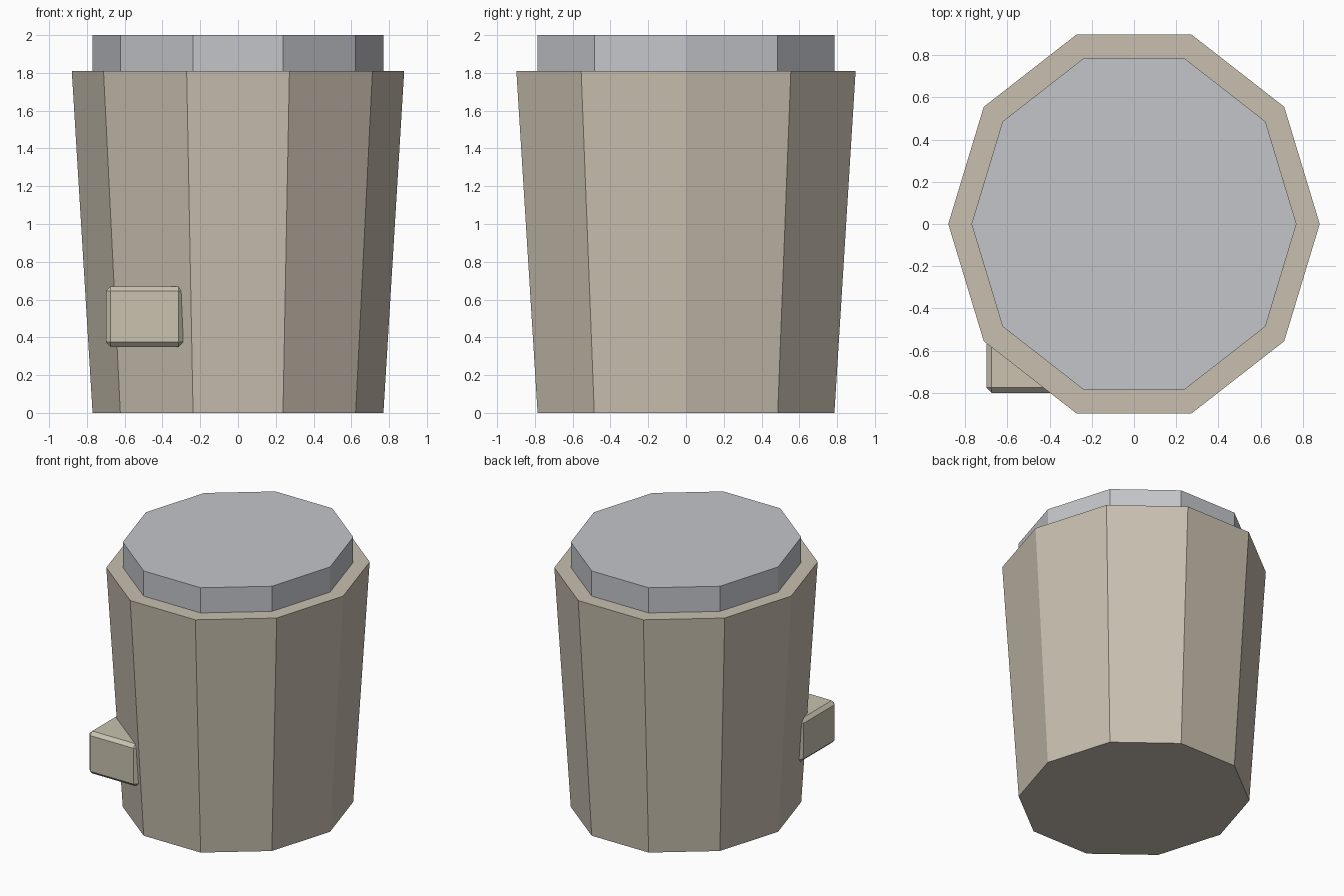
import bpy
import bmesh
from math import cos, sin, tau

cube = bpy.data.objects.get("Cube")
if cube:
    bpy.data.objects.remove(cube, do_unlink=True)

SIDES = 10
STRETCH = 1.073  # the ten-sided outline is slightly deeper than wide


def material(name, color):
    mat = bpy.data.materials.new(name)
    mat.use_nodes = True
    mat.diffuse_color = (*color, 1)
    mat.node_tree.nodes["Principled BSDF"].inputs["Base Color"].default_value = (*color, 1)
    return mat


def finish(name, bm, mat):
    bmesh.ops.recalc_face_normals(bm, faces=bm.faces)
    mesh = bpy.data.meshes.new(name)
    bm.to_mesh(mesh)
    bm.free()
    mesh.materials.append(mat)
    obj = bpy.data.objects.new(name, mesh)
    bpy.context.collection.objects.link(obj)
    return obj


def ring(bm, radius, z):
    return [bm.verts.new((radius * cos(tau * i / SIDES),
                          radius * STRETCH * sin(tau * i / SIDES), z))
            for i in range(SIDES)]


def loft(name, profile, mat):
    """Skin a stack of (radius, z) rings and cap both ends."""
    bm = bmesh.new()
    rings = [ring(bm, r, z) for r, z in profile]
    for low, high in zip(rings, rings[1:]):
        for i in range(SIDES):
            j = (i + 1) % SIDES
            bm.faces.new((low[i], low[j], high[j], high[i]))
    bm.faces.new(rings[0][::-1])
    bm.faces.new(rings[-1])
    return finish(name, bm, mat)


stone = material("warm stone", (0.58, 0.52, 0.43))
pale_stone = material("pale stone", (0.58, 0.54, 0.43))
grey = material("cool grey", (0.55, 0.56, 0.59))

# Tapered body with a flat rim, and the raised cap on top
loft("body", [(0.77, 0), (0.88, 1.81)], stone)
loft("cap", [(0.77, 1.81), (0.77, 2)], grey)

# Chamfered block set into the lower front right of the body
bm = bmesh.new()
bmesh.ops.create_cube(bm, size=1)
bmesh.ops.scale(bm, vec=(0.41, 0.42, 0.32), verts=bm.verts)
bmesh.ops.translate(bm, vec=(-0.495, -0.59, 0.51), verts=bm.verts)
block = finish("side_block", bm, pale_stone)
bevel = block.modifiers.new("chamfer", 'BEVEL')
bevel.width = 0.025
bevel.segments = 1
